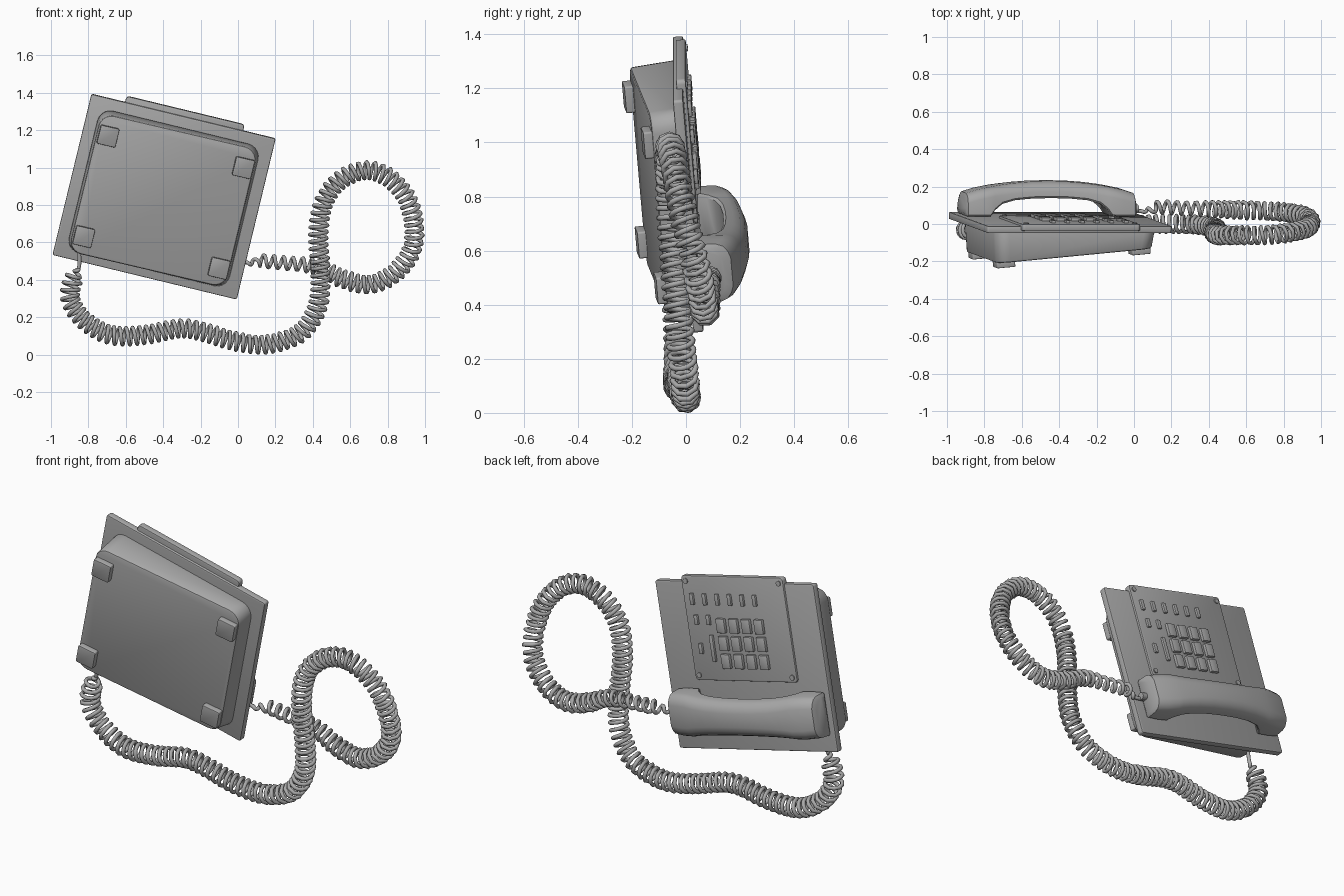
import bpy, bmesh, math
from mathutils import Matrix, Vector

cube = bpy.data.objects.get("Cube")
if cube:
    bpy.data.objects.remove(cube)

grey = bpy.data.materials.new("mid_grey")
grey.use_nodes = True
grey.diffuse_color = (0.4, 0.4, 0.4, 1)
grey.node_tree.nodes["Principled BSDF"].inputs["Base Color"].default_value = (0.4, 0.4, 0.4, 1)

# Phone frame: x along the body, y out of the keypad face, z across the body
PHONE = (Matrix.Translation((-0.395, 0.008, 0.845))
         @ Matrix.Rotation(math.radians(13.6), 4, 'Y')
         @ Matrix.Rotation(math.radians(4.9), 4, 'X'))
WEDGE = 0.094


def back_y(x):
    return -0.149 + WEDGE * x


def finish(name, bm, angle=35):
    bmesh.ops.recalc_face_normals(bm, faces=bm.faces)
    mesh = bpy.data.meshes.new(name)
    bm.to_mesh(mesh)
    bm.free()
    mesh.materials.append(grey)
    obj = bpy.data.objects.new(name, mesh)
    bpy.context.collection.objects.link(obj)
    obj.matrix_world = PHONE
    smooth(obj, angle)
    return obj


def smooth(obj, angle):
    bpy.ops.object.select_all(action='DESELECT')
    obj.select_set(True)
    bpy.context.view_layer.objects.active = obj
    bpy.ops.object.shade_smooth_by_angle(angle=math.radians(angle))


def block(name, x, y, z, corner=0.0, edge=0.0, turn=0.0, shape=None):
    """Box from (low, high) ranges, with rounded corners and softened rims."""
    bm = bmesh.new()
    bmesh.ops.create_cube(bm, size=1)
    mid = Vector([(r[0] + r[1]) / 2 for r in (x, y, z)])
    for v in bm.verts:
        v.co = Vector([v.co[i] * (r[1] - r[0]) for i, r in enumerate((x, y, z))])
        v.co = Matrix.Rotation(turn, 3, 'Z') @ v.co + mid
        if shape:
            shape(v)
    if corner:
        sides = [e for e in bm.edges
                 if abs((e.verts[0].co - e.verts[1].co).normalized().y) > 0.9]
        bmesh.ops.bevel(bm, geom=sides, offset=corner, segments=5, profile=0.5, affect='EDGES')
    if edge:
        rims = [e for e in bm.edges if e.calc_face_angle(0) > 0.9]
        bmesh.ops.bevel(bm, geom=rims, offset=edge, segments=2, profile=0.5, affect='EDGES')
    return finish(name, bm)


def disc(name, centre, radius, depth, axis):
    bm = bmesh.new()
    turn = Matrix.Rotation(math.pi / 2, 4, axis)
    bmesh.ops.create_cone(bm, cap_ends=True, segments=16, radius1=radius, radius2=radius,
                          depth=depth, matrix=Matrix.Translation(centre) @ turn)
    return finish(name, bm)


# Face plate and raised keypad panel
block("face_plate", (-0.507, 0.507), (-0.019, 0.019), (-0.444, 0.444), 0.012, 0.006)
block("keypad_panel", (-0.322, 0.328), (-0.005, 0.031), (-0.077, 0.477), 0.018, 0.005)


# Wedge-shaped body, drafted towards its underside
def wedge(v):
    if v.co.y < -0.1:
        v.co.x *= 0.97
        v.co.z *= 0.97
        v.co.y = back_y(v.co.x)


block("body", (-0.443, 0.443), (-0.15, -0.01), (-0.402, 0.384), 0.07, 0.01, shape=wedge)

# Feet
for sx in (-0.368, 0.375):
    for sz in (-0.293, 0.262):
        y = back_y(sx)
        block("foot", (sx - 0.051, sx + 0.051), (y - 0.032, y + 0.01),
              (sz - 0.051, sz + 0.051), 0.008, 0.004, math.atan(WEDGE))


# Keys
def key(name, x, z, w, h, top=0.044):
    block(name, (x - w / 2, x + w / 2), (0.025, top), (z - h / 2, z + h / 2), 0, 0.003)


for i in range(6):
    key("memory_key", 0.272 - 0.08 * i, 0.354, 0.022, 0.06)
for x in (0.263, 0.187):
    key("function_key", x, 0.245, 0.022, 0.052)
key("hold_key", 0.26, 0.092, 0.022, 0.055)
key("volume_slider", 0.184, 0.095, 0.022, 0.14)
for col in range(4):
    for row in range(3):
        key("number_key", 0.108 - 0.081 * col, 0.217 - 0.094 * row, 0.054, 0.076, 0.048)

# Panel screws
for x in (-0.295, 0.3):
    for z in (-0.05, 0.448):
        disc("panel_screw", (x, 0.031, z), 0.014, 0.012, 'X')

# Handset: half profile (distance from middle, underside, top, half width), mirrored
half = [(0.47, 0.035, 0.115, 0.1), (0.46, 0.021, 0.142, 0.114), (0.4, 0.02, 0.161, 0.117),
        (0.335, 0.021, 0.174, 0.116), (0.31, 0.055, 0.179, 0.112), (0.27, 0.088, 0.185, 0.107),
        (0.2, 0.107, 0.194, 0.101), (0.1, 0.116, 0.202, 0.097)]
stations = ([(-d, b, t, w) for d, b, t, w in half] + [(0, 0.118, 0.204, 0.096)]
            + [s for s in reversed(half)])
bm = bmesh.new()
rings = []
for d, low, top, w in stations:
    section = [(-w + 0.008, low), (-w, low + 0.01), (-w + 0.004, top - 0.05),
               (-w + 0.014, top - 0.025), (-w + 0.036, top - 0.008), (-w + 0.06, top)]
    section += [(-z, y) for z, y in reversed(section)]
    rings.append([bm.verts.new((d - 0.016, y, z - 0.238)) for z, y in section])
for a, b in zip(rings, rings[1:]):
    for i in range(len(a)):
        j = (i + 1) % len(a)
        bm.faces.new((a[i], a[j], b[j], b[i]))
bm.faces.new(rings[0])
bm.faces.new(rings[-1])
finish("handset", bm, 40)
disc("cord_plug", (0.46, 0.055, -0.238), 0.02, 0.05, 'Y')

# Coiled cord: centre line from the handset, round the loop, to the body
path = [Vector(p) for p in [
    (-0.01, 0.07, 0.5), (0.07, 0.07, 0.49), (0.13, 0.09, 0.5), (0.25, 0.085, 0.49),
    (0.42, 0.08, 0.47), (0.56, 0.075, 0.405), (0.7, 0.07, 0.375), (0.83, 0.06, 0.43),
    (0.925, 0.035, 0.55), (0.942, 0.0, 0.69), (0.9, -0.03, 0.84), (0.8, -0.05, 0.95),
    (0.68, -0.06, 0.985), (0.55, -0.06, 0.935), (0.46, -0.06, 0.82), (0.43, -0.05, 0.65),
    (0.44, -0.035, 0.45), (0.43, -0.02, 0.27), (0.35, -0.005, 0.13), (0.23, 0, 0.07),
    (0.1, 0, 0.053), (-0.05, -0.01, 0.08), (-0.28, -0.02, 0.14), (-0.5, -0.025, 0.105),
    (-0.68, -0.03, 0.105), (-0.82, -0.03, 0.18), (-0.895, -0.03, 0.29),
    (-0.885, -0.035, 0.39), (-0.85, -0.045, 0.47), (-0.85, -0.06, 0.56)]]


def spline(points, steps=60):
    pts = [points[0]] + points + [points[-1]]
    for a, b, c, d in zip(pts, pts[1:], pts[2:], pts[3:]):
        for k in range(steps):
            t = k / steps
            yield 0.5 * (2 * b + (c - a) * t + (2 * a - 5 * b + 4 * c - d) * t ** 2
                         + (3 * b - a - 3 * c + d) * t ** 3)


line = list(spline(path))
total = sum((b - a).length for a, b in zip(line, line[1:]))
coil, side, run, angle, next_angle = [], Vector((0, 0, 1)), 0.0, 0.0, 0.0
for a, b in zip(line, line[1:]):
    along = (b - a).normalized()
    side = (side - along * side.dot(along)).normalized()
    across = along.cross(side)
    run += (b - a).length
    # Coil grows from a straight lead, tightens after the start, and ends in a lead
    grow = min(1, max(0, (run - 0.05) / 0.1), max(0, (total - run - 0.1) / 0.06))
    radius = grow * (0.032 + 0.013 * min(1, max(0, (run - 0.3) / 0.3)))
    pitch = 0.052 if run < 0.4 else 0.037
    angle += (b - a).length / pitch * math.tau
    if angle >= next_angle:
        coil.append(a + radius * (side * math.cos(angle) + across * math.sin(angle)))
        next_angle = angle + math.tau / 14

curve = bpy.data.curves.new("coiled_cord", 'CURVE')
curve.dimensions = '3D'
curve.bevel_depth = 0.0105
curve.bevel_resolution = 2
curve.use_fill_caps = True
strand = curve.splines.new('POLY')
strand.points.add(len(coil) - 1)
for point, co in zip(strand.points, coil):
    point.co = (*co, 1)
curve.materials.append(grey)
cord = bpy.data.objects.new("coiled_cord", curve)
bpy.context.collection.objects.link(cord)
bpy.ops.object.select_all(action='DESELECT')
cord.select_set(True)
bpy.context.view_layer.objects.active = cord
bpy.ops.object.convert(target='MESH')
smooth(bpy.context.view_layer.objects.active, 60)
